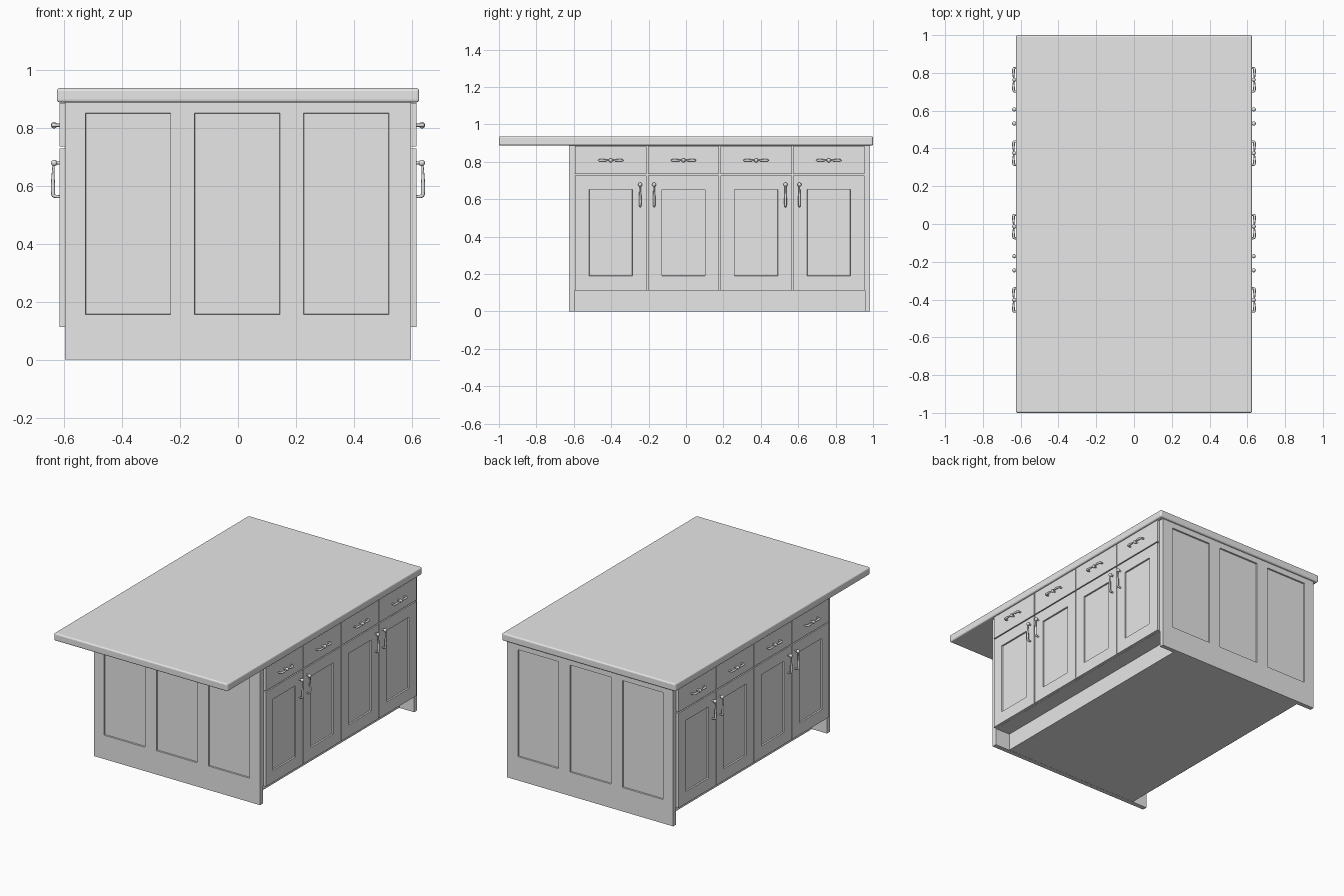
import bpy
import bmesh
from mathutils import Vector

cube = bpy.data.objects.get("Cube")
if cube:
    bpy.data.objects.remove(cube, do_unlink=True)

# One plain grey for everything
grey = bpy.data.materials.new("light_grey")
grey.use_nodes = True
grey.diffuse_color = (0.8, 0.8, 0.8, 1)
grey.node_tree.nodes["Principled BSDF"].inputs["Base Color"].default_value = (0.8, 0.8, 0.8, 1)


def add_object(name, data):
    data.materials.append(grey)
    obj = bpy.data.objects.new(name, data)
    bpy.context.collection.objects.link(obj)
    return obj


def panel(name, lo, hi, normal=None, recesses=()):
    """Box from lo to hi; each recess (lo, hi) is sunk into the face along normal."""
    lo, hi = Vector(lo), Vector(hi)
    bm = bmesh.new()
    bmesh.ops.create_cube(bm, size=1)
    for v in bm.verts:
        v.co = (lo + hi) / 2 + v.co * (hi - lo)
    if recesses:
        normal = Vector(normal)
        across = 1 if normal.x else 0
        # cut the recess outlines into the box
        for r_lo, r_hi in recesses:
            for axis, a, b in ((across, r_lo[0], r_hi[0]), (2, r_lo[1], r_hi[1])):
                for value in (a, b):
                    co, no = Vector(), Vector()
                    co[axis], no[axis] = value, 1
                    bmesh.ops.bisect_plane(bm, geom=bm.verts[:] + bm.edges[:] + bm.faces[:],
                                           plane_co=co, plane_no=no)
        bm.normal_update()

        def sunk(face):
            c = face.calc_center_median()
            return face.normal.dot(normal) > 0.9 and any(
                a[0] < c[across] < b[0] and a[1] < c.z < b[1] for a, b in recesses)

        bmesh.ops.inset_individual(bm, faces=[f for f in bm.faces if sunk(f)],
                                   thickness=0.002, depth=-0.009)
    mesh = bpy.data.meshes.new(name)
    bm.to_mesh(mesh)
    bm.free()
    return add_object(name, mesh)


def rod(name, points):
    """Smooth tapering rod; points are (x, y, z, radius)."""
    curve = bpy.data.curves.new(name, "CURVE")
    curve.dimensions = "3D"
    curve.bevel_depth = 1
    curve.bevel_resolution = 2
    curve.use_fill_caps = True
    curve.resolution_u = 4
    spline = curve.splines.new("NURBS")
    spline.points.add(len(points) - 1)
    for p, (x, y, z, r) in zip(spline.points, points):
        p.co, p.radius = (x, y, z, 1), r
    spline.order_u = 3
    spline.use_endpoint_u = True
    return add_object(name, curve)


def ball(name, centre, radius):
    bm = bmesh.new()
    bmesh.ops.create_uvsphere(bm, u_segments=16, v_segments=10, radius=radius)
    bmesh.ops.translate(bm, vec=centre, verts=bm.verts)
    for f in bm.faces:
        f.smooth = True
    mesh = bpy.data.meshes.new(name)
    bm.to_mesh(mesh)
    bm.free()
    return add_object(name, mesh)


def handle_arm(name, side, y, z, dy, dz):
    """Arm leaving the knob in direction (dy, dz) and curving back to the front."""
    stations = ((0.635, 0, 0.004), (0.638, 0.03, 0.004), (0.638, 0.07, 0.007),
                (0.638, 0.108, 0.007), (0.636, 0.12, 0.006), (0.612, 0.12, 0.005))
    rod(name, [(side * x, y + dy * t, z + dz * t, r) for x, t, r in stations])


def knob(name, side, y, z):
    rod(name + "_post", [(side * 0.612, y, z, 0.007), (side * 0.622, y, z, 0.004),
                         (side * 0.635, y, z, 0.005)])
    ball(name + "_ball", (side * 0.634, y, z), 0.011)


# Worktop with softened edges
worktop = panel("worktop", (-0.625, -1, 0.887), (0.625, 1, 0.936))
bevel = worktop.modifiers.new("soft_edges", "BEVEL")
bevel.width = 0.009
bevel.segments = 3

# Cabinet body and recessed plinth
panel("cabinet_body", (-0.597, -0.6, 0.112), (0.597, 0.96, 0.887))
panel("plinth", (-0.49, -0.6, 0.001), (0.49, 0.96, 0.112))

# End panels, each with three sunk fields
fields = [((x - 0.147, 0.155), (x + 0.147, 0.85)) for x in (-0.379, -0.003, 0.373)]
panel("front_end_panel", (-0.597, -0.625, 0), (0.597, -0.595, 0.887), (0, -1, 0), fields)
panel("back_end_panel", (-0.597, 0.957, 0), (0.597, 0.985, 0.887), (0, 1, 0), fields)

# Doors, drawers and their handles on both long sides
for side, label in ((1, "left"), (-1, "right")):
    inner, outer = sorted((side * 0.597, side * 0.615))
    for i in range(4):
        y = -0.402 + i * 0.3885
        tag = f"{label}_{i + 1}"
        panel(f"drawer_front_{tag}", (inner, y - 0.191, 0.735), (outer, y + 0.191, 0.884))
        panel(f"door_{tag}", (inner, y - 0.191, 0.113), (outer, y + 0.191, 0.728),
              (side, 0, 0), [((y - 0.116, 0.19), (y + 0.116, 0.653))])

        # Drawer handle: central knob with an arm each way
        knob(f"drawer_handle_{tag}", side, y, 0.808)
        for d in (-1, 1):
            handle_arm(f"drawer_handle_arm_{tag}", side, y, 0.808, d * 0.52, 0)

        # Door handle: knob at the top with one arm hanging down
        door_y = y + (0.157 if i % 2 == 0 else -0.157)
        knob(f"door_handle_{tag}", side, door_y, 0.678)
        handle_arm(f"door_handle_arm_{tag}", side, door_y, 0.678, 0, -0.97)

# Turn the rods into meshes
bpy.ops.object.select_all(action="DESELECT")
rods = [o for o in bpy.context.scene.objects if o.type == "CURVE"]
for o in rods:
    o.select_set(True)
bpy.context.view_layer.objects.active = rods[0]
bpy.ops.object.convert(target="MESH")
